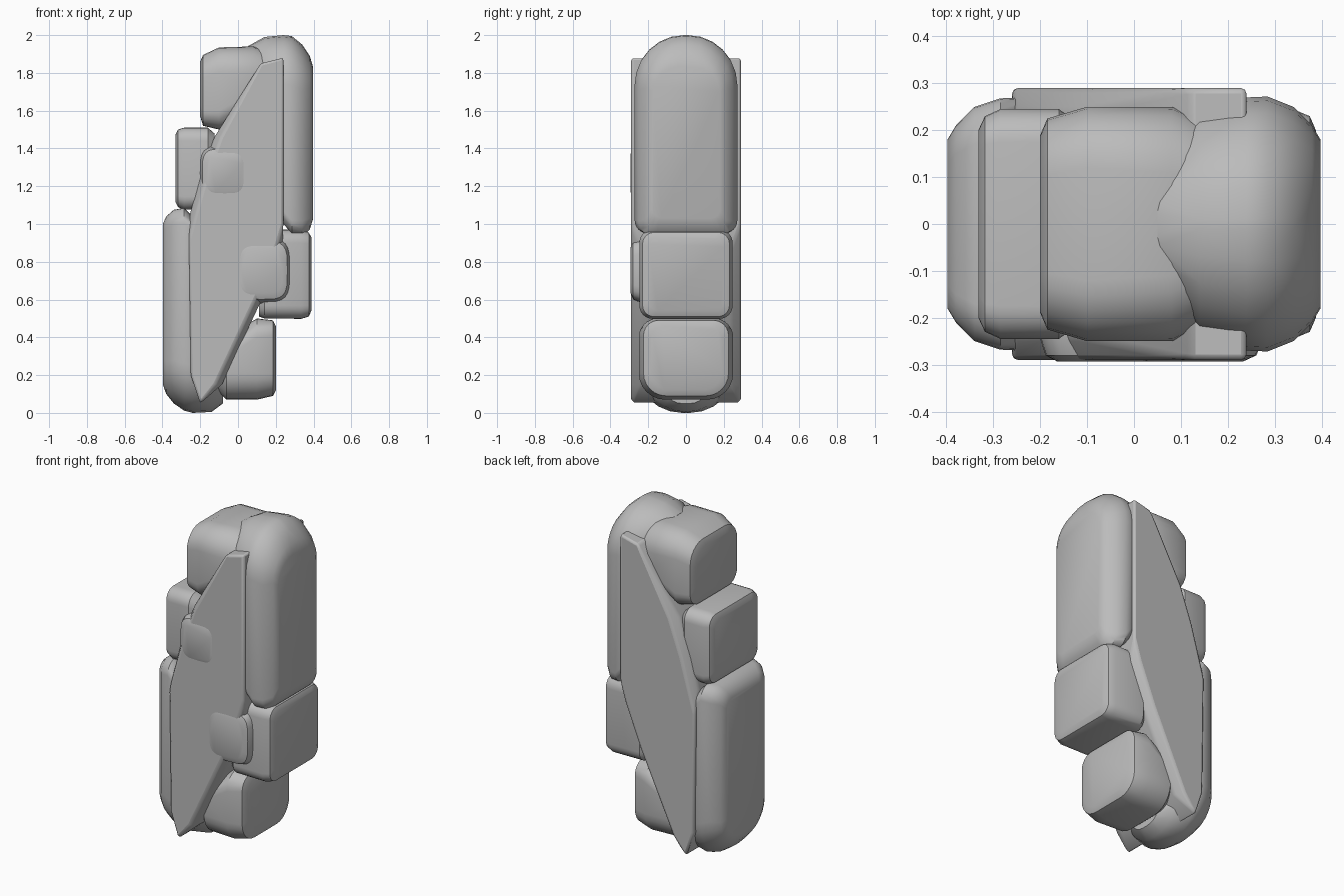
import bpy, bmesh, math

default = bpy.data.objects.get("Cube")
if default:
    bpy.data.objects.remove(default, do_unlink=True)

stone = bpy.data.materials.new("grey stone")
stone.use_nodes = True
grey = (0.5, 0.5, 0.5, 1)
stone.diffuse_color = grey
bsdf = stone.node_tree.nodes["Principled BSDF"]
bsdf.inputs["Base Color"].default_value = grey
bsdf.inputs["Roughness"].default_value = 0.7


def hull(name, points, bevel=0.0):
    """Wrap points in a convex solid with softened edges."""
    bm = bmesh.new()
    verts = [bm.verts.new(p) for p in points]
    res = bmesh.ops.convex_hull(bm, input=verts)
    loose = [v for v in bm.verts if not v.link_faces]
    bmesh.ops.delete(bm, geom=loose, context='VERTS')
    bmesh.ops.dissolve_limit(bm, angle_limit=0.02, verts=bm.verts[:], edges=bm.edges[:])
    bmesh.ops.recalc_face_normals(bm, faces=bm.faces[:])
    mesh = bpy.data.meshes.new(name)
    bm.to_mesh(mesh)
    bm.free()
    mesh.materials.append(stone)
    obj = bpy.data.objects.new(name, mesh)
    bpy.context.collection.objects.link(obj)
    if bevel:
        mod = obj.modifiers.new("soft edges", 'BEVEL')
        mod.width, mod.segments = bevel, 2
        mod.limit_method, mod.angle_limit = 'ANGLE', math.radians(25)
    bpy.ops.object.select_all(action='DESELECT')
    obj.select_set(True)
    bpy.context.view_layer.objects.active = obj
    bpy.ops.object.shade_smooth_by_angle(angle=math.radians(35))
    return obj


def ring(x, half, low, high, r_low, r_high, steps=6):
    """Rounded rectangle across the model at a given x."""
    pts = []
    for side in (-1, 1):
        for z, r, up in ((low, r_low, -1), (high, r_high, 1)):
            ry = min(r, half)
            for i in range(steps + 1):
                a = math.pi / 2 * i / steps
                pts.append((x, side * (half - ry + ry * math.cos(a)),
                            z + up * r * (math.sin(a) - 1)))
    return pts


def pebble(name, rings, bevel=0.0):
    return hull(name, [p for r in rings for p in ring(*r)], bevel)


# Leaning core slab with chamfered front and back
face = [(0.24, 1.88), (0.24, 1.0), (0.2, 0.87), (0.1, 0.62), (-0.12, 0.15),
        (-0.2, 0.05), (-0.25, 0.2), (-0.26, 0.92), (-0.22, 1.05),
        (-0.17, 1.24), (-0.09, 1.46), (0.12, 1.85)]
core = [(x, s * 0.29, z) for x, z in face for s in (-1, 1)]
core += [(x + (0.035 if x > z / 2 - 0.46 else -0.035), s * 0.24, z)
         for x, z in face[2:5] + face[8:11] for s in (-1, 1)]
hull("core_slab", core, 0.012)

# Tall outer slabs, one high and one low
pebble("upper_side_slab", [
    (0.05, 0.12, 1.6, 1.94, 0.1, 0.1),
    (0.14, 0.24, 1.35, 1.99, 0.08, 0.23),
    (0.24, 0.27, 1.0, 2.0, 0.07, 0.26),
    (0.285, 0.272, 0.95, 1.995, 0.07, 0.26),
    (0.34, 0.25, 0.935, 1.95, 0.08, 0.24),
    (0.38, 0.21, 0.97, 1.89, 0.06, 0.17),
    (0.398, 0.18, 1.03, 1.83, 0.05, 0.13)])
pebble("lower_side_slab", [
    (-0.08, 0.12, 0.05, 0.4, 0.1, 0.1),
    (-0.14, 0.22, 0.005, 0.7, 0.22, 0.08),
    (-0.24, 0.27, 0.0, 1.04, 0.25, 0.08),
    (-0.285, 0.268, 0.012, 1.085, 0.25, 0.08),
    (-0.34, 0.25, 0.05, 1.075, 0.23, 0.08),
    (-0.38, 0.21, 0.1, 1.04, 0.17, 0.06),
    (-0.398, 0.18, 0.15, 1.0, 0.13, 0.05)])

# Rounded boulders at the opposite corners
pebble("top_boulder", [
    (-0.2, 0.19, 1.57, 1.86, 0.07, 0.1),
    (-0.185, 0.225, 1.52, 1.895, 0.08, 0.12),
    (-0.1, 0.25, 1.5, 1.935, 0.1, 0.13),
    (0.08, 0.25, 1.6, 1.94, 0.1, 0.14),
    (0.2, 0.2, 1.6, 1.9, 0.1, 0.14)])
pebble("bottom_boulder", [
    (0.2, 0.19, 0.12, 0.46, 0.1, 0.07),
    (0.185, 0.225, 0.09, 0.49, 0.12, 0.08),
    (0.1, 0.25, 0.07, 0.5, 0.14, 0.1),
    (-0.06, 0.24, 0.07, 0.4, 0.14, 0.1),
    (-0.13, 0.17, 0.13, 0.35, 0.1, 0.1)])

# Small blocks set into the steps
pebble("left_block", [
    (-0.332, 0.2, 1.12, 1.47, 0.05, 0.05),
    (-0.318, 0.23, 1.09, 1.5, 0.06, 0.06),
    (-0.285, 0.245, 1.075, 1.51, 0.07, 0.07),
    (-0.16, 0.245, 1.08, 1.51, 0.07, 0.07),
    (-0.125, 0.22, 1.12, 1.48, 0.06, 0.06)])
pebble("right_block", [
    (0.388, 0.2, 0.54, 0.93, 0.05, 0.05),
    (0.375, 0.23, 0.51, 0.955, 0.06, 0.06),
    (0.335, 0.247, 0.498, 0.97, 0.07, 0.07),
    (0.14, 0.247, 0.5, 0.97, 0.07, 0.07),
    (0.112, 0.22, 0.51, 0.93, 0.06, 0.06)])


# Shallow swellings on the front face
def swelling(name, x, z, wide, tall, depth):
    pts = []
    for y, scale in ((-0.293, 0.7), (-0.28, 0.88), (-depth, 1.0), (0.0, 0.9)):
        for i in range(24):
            a = math.tau * i / 24
            c, s = math.cos(a), math.sin(a)
            pts.append((x + wide * scale * math.copysign(abs(c) ** 0.5, c), y,
                        z + tall * scale * math.copysign(abs(s) ** 0.5, s)))
    hull(name, pts)


swelling("upper_swelling", -0.07, 1.27, 0.135, 0.145, 0.23)
swelling("lower_swelling", 0.125, 0.755, 0.155, 0.175, 0.23)
